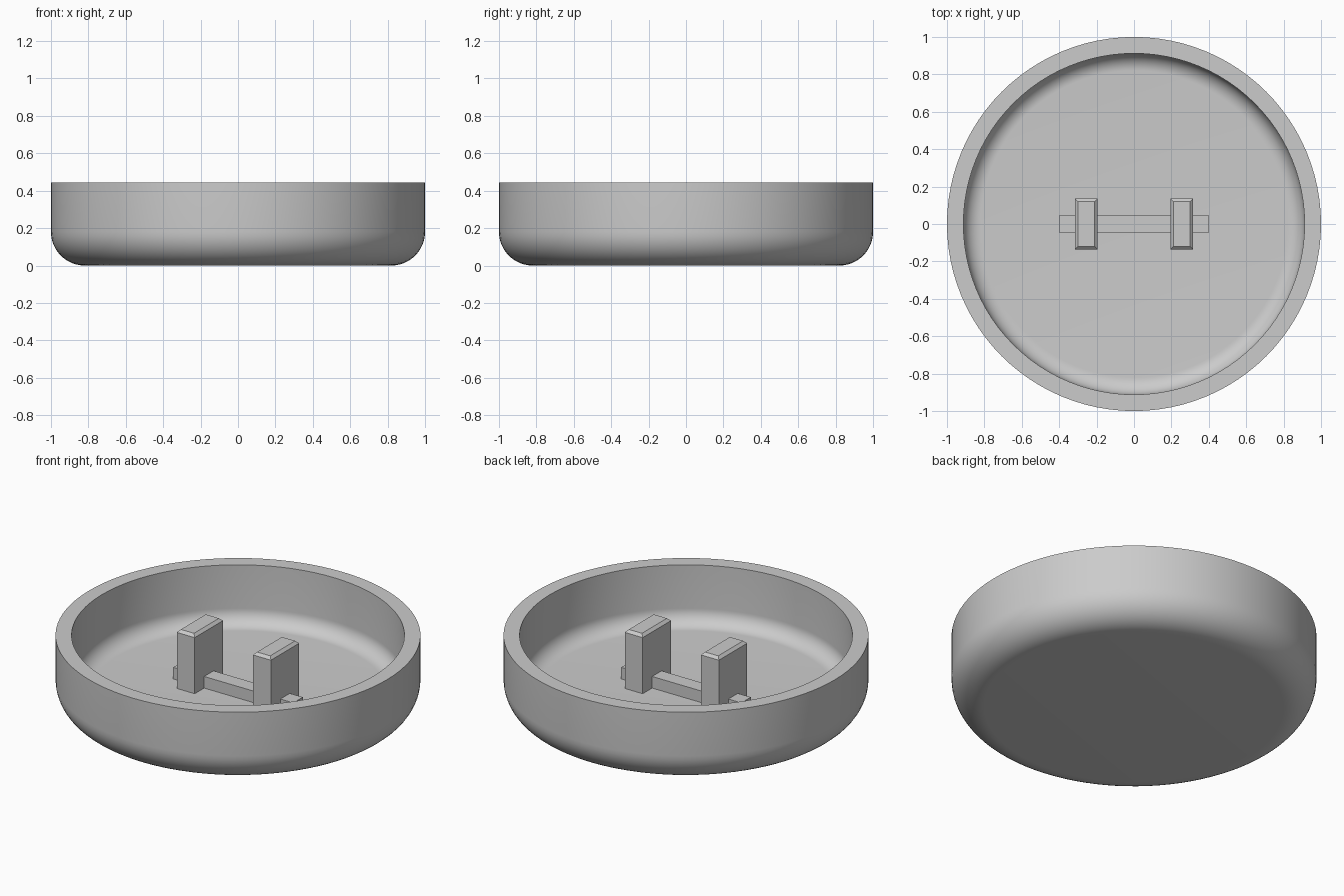
import bpy, bmesh
from math import sin, cos, pi, radians
from mathutils import Matrix, Vector

cube = bpy.data.objects.get("Cube")
if cube:
    bpy.data.objects.remove(cube, do_unlink=True)

grey = bpy.data.materials.new("grey")
grey.use_nodes = True
colour = (0.6, 0.6, 0.6, 1)
grey.diffuse_color = colour
grey.node_tree.nodes["Principled BSDF"].inputs["Base Color"].default_value = colour

HEIGHT, FLOOR = 0.445, 0.09
RADIUS, INNER = 1.0, 0.912
FILLET = 0.18


def finish(name, bm):
    bmesh.ops.recalc_face_normals(bm, faces=bm.faces)
    mesh = bpy.data.meshes.new(name)
    bm.to_mesh(mesh)
    bm.free()
    obj = bpy.data.objects.new(name, mesh)
    bpy.context.collection.objects.link(obj)
    mesh.materials.append(grey)
    return obj


def arc(cx, cz, r, steps=12):
    """Quarter circle from straight down to straight outward."""
    angles = [pi / 2 * i / steps for i in range(steps + 1)]
    return [(cx + r * sin(a), cz - r * cos(a)) for a in angles]


def box(name, size, centre):
    bm = bmesh.new()
    bmesh.ops.create_cube(bm, size=1, matrix=Matrix.Translation(centre) @ Matrix.Diagonal((*size, 1)))
    return bm


# Dish: wall profile with concentric fillets, spun around z
outer = arc(RADIUS - FILLET, FILLET, FILLET)
inner = arc(RADIUS - FILLET, FLOOR + INNER - RADIUS + FILLET, INNER - RADIUS + FILLET)
profile = [(0, 0)] + outer + [(RADIUS, HEIGHT), (INNER, HEIGHT)] + inner[::-1] + [(0, FLOOR)]
bm = bmesh.new()
verts = [bm.verts.new((r, 0, z)) for r, z in profile]
edges = [bm.edges.new(pair) for pair in zip(verts, verts[1:])]
bmesh.ops.spin(bm, geom=verts + edges, cent=(0, 0, 0), axis=(0, 0, 1),
               angle=2 * pi, steps=96, use_merge=True)
bmesh.ops.remove_doubles(bm, verts=bm.verts, dist=0.0001)
dish = finish("dish", bm)
bpy.ops.object.select_all(action="DESELECT")
bpy.context.view_layer.objects.active = dish
dish.select_set(True)
bpy.ops.object.shade_smooth_by_angle(angle=radians(30))

# Posts: upright blocks with a chamfered top
for side, x in (("left", 0.255), ("right", -0.255)):
    low, high = FLOOR - 0.01, HEIGHT
    bm = box("post", (0.12, 0.27, high - low), Vector((x, 0, (low + high) / 2)))
    rim = [e for e in bm.edges if all(v.co.z > high - 0.001 for v in e.verts)]
    bmesh.ops.bevel(bm, geom=rim, offset=0.016, segments=1, affect="EDGES")
    finish(side + "_post", bm)

# Crossbar: low bar lying on the floor through both posts
finish("crossbar", box("bar", (0.804, 0.09, 0.08), Vector((0, 0, 0.12))))
